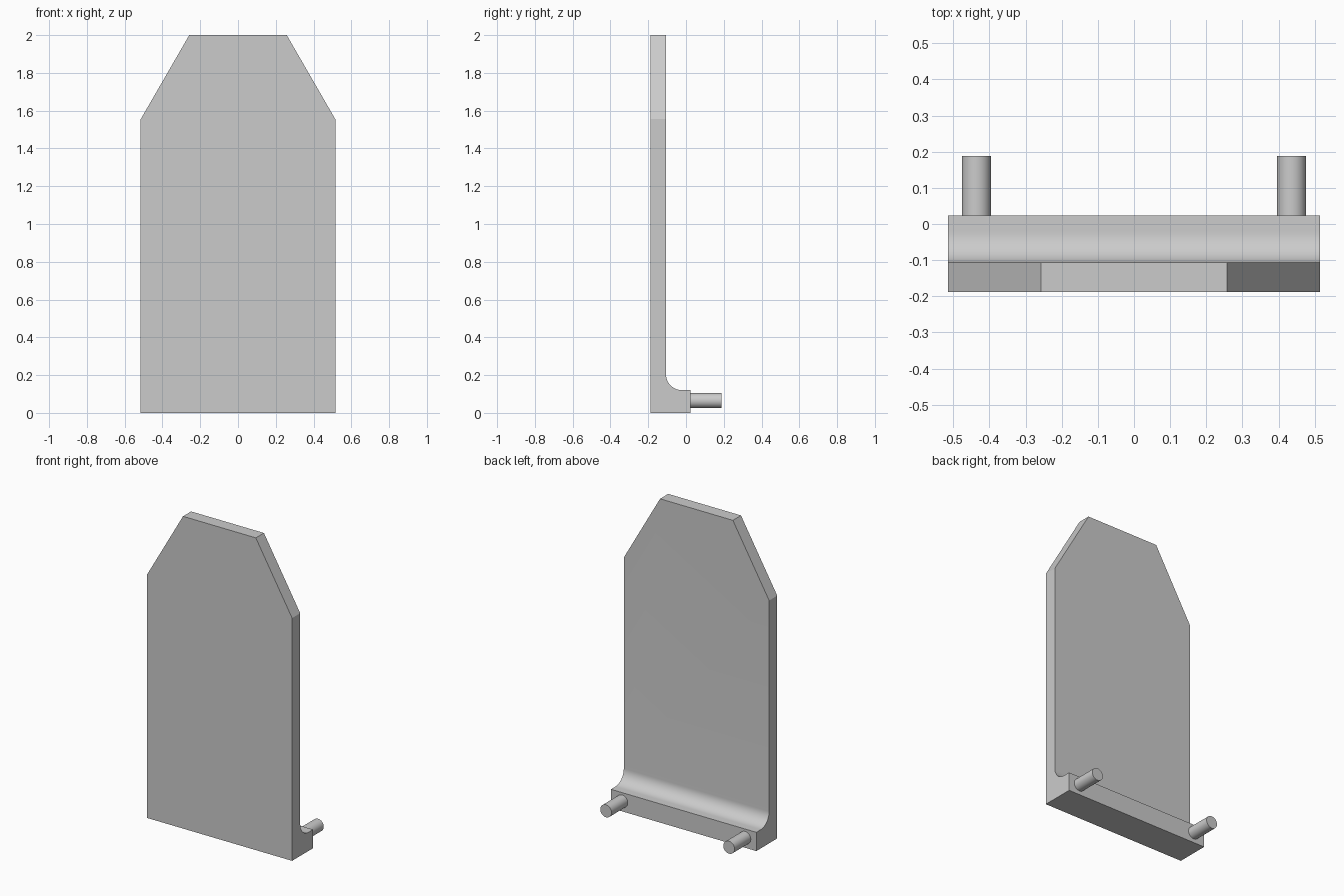
import bpy, bmesh, math
from mathutils import Matrix, Vector

if "Cube" in bpy.data.objects:
    bpy.data.objects.remove(bpy.data.objects["Cube"])

GREY = (0.6, 0.6, 0.6, 1)
grey = bpy.data.materials.new("plain grey")
grey.use_nodes = True
grey.diffuse_color = GREY
grey.node_tree.nodes["Principled BSDF"].inputs["Base Color"].default_value = GREY

HALF_W, HEIGHT = 0.515, 2.0
FRONT, BACK, LEDGE = -0.188, -0.106, 0.024
LEDGE_TOP, FILLET = 0.12, 0.085


def add_object(name, bm):
    bmesh.ops.recalc_face_normals(bm, faces=bm.faces[:])
    mesh = bpy.data.meshes.new(name)
    bm.to_mesh(mesh)
    bm.free()
    mesh.materials.append(grey)
    obj = bpy.data.objects.new(name, mesh)
    bpy.context.collection.objects.link(obj)
    bpy.ops.object.select_all(action="DESELECT")
    obj.select_set(True)
    bpy.context.view_layer.objects.active = obj
    bpy.ops.object.shade_smooth_by_angle(angle=math.radians(25))
    return obj


# Upright plate and foot ledge: one side profile with a concave fillet
profile = [(FRONT, 0), (LEDGE, 0), (LEDGE, LEDGE_TOP)]
STEPS = 12
for i in range(STEPS + 1):
    a = math.pi / 2 * i / STEPS
    profile.append((BACK + FILLET * (1 - math.sin(a)),
                    LEDGE_TOP + FILLET * (1 - math.cos(a))))
profile += [(BACK, HEIGHT), (FRONT, HEIGHT)]

bm = bmesh.new()
side = bm.faces.new([bm.verts.new((-HALF_W, y, z)) for y, z in profile])
swept = bmesh.ops.extrude_face_region(bm, geom=[side])["geom"]
bmesh.ops.translate(bm, vec=(2 * HALF_W, 0, 0),
                    verts=[v for v in swept if isinstance(v, bmesh.types.BMVert)])

# Slanted top corners
for s in (-1, 1):
    cut = bmesh.ops.bisect_plane(
        bm, geom=bm.verts[:] + bm.edges[:] + bm.faces[:],
        plane_co=Vector((s * HALF_W, 0, 1.555)),
        plane_no=Vector((s * 0.445, 0, 0.257)), clear_outer=True)
    rim = [e for e in cut["geom_cut"] if isinstance(e, bmesh.types.BMEdge)]
    bmesh.ops.holes_fill(bm, edges=rim)
add_object("back_plate_with_foot", bm)

# Mounting pegs behind the ledge
PEG_END = 0.188
for name, s in (("left_peg", 1), ("right_peg", -1)):
    bm = bmesh.new()
    place = Matrix.Translation((s * 0.436, (LEDGE + PEG_END) / 2, 0.065))
    bmesh.ops.create_cone(bm, cap_ends=True, segments=32, radius1=0.04, radius2=0.04,
                          depth=PEG_END - LEDGE,
                          matrix=place @ Matrix.Rotation(math.pi / 2, 4, "X"))
    add_object(name, bm)
